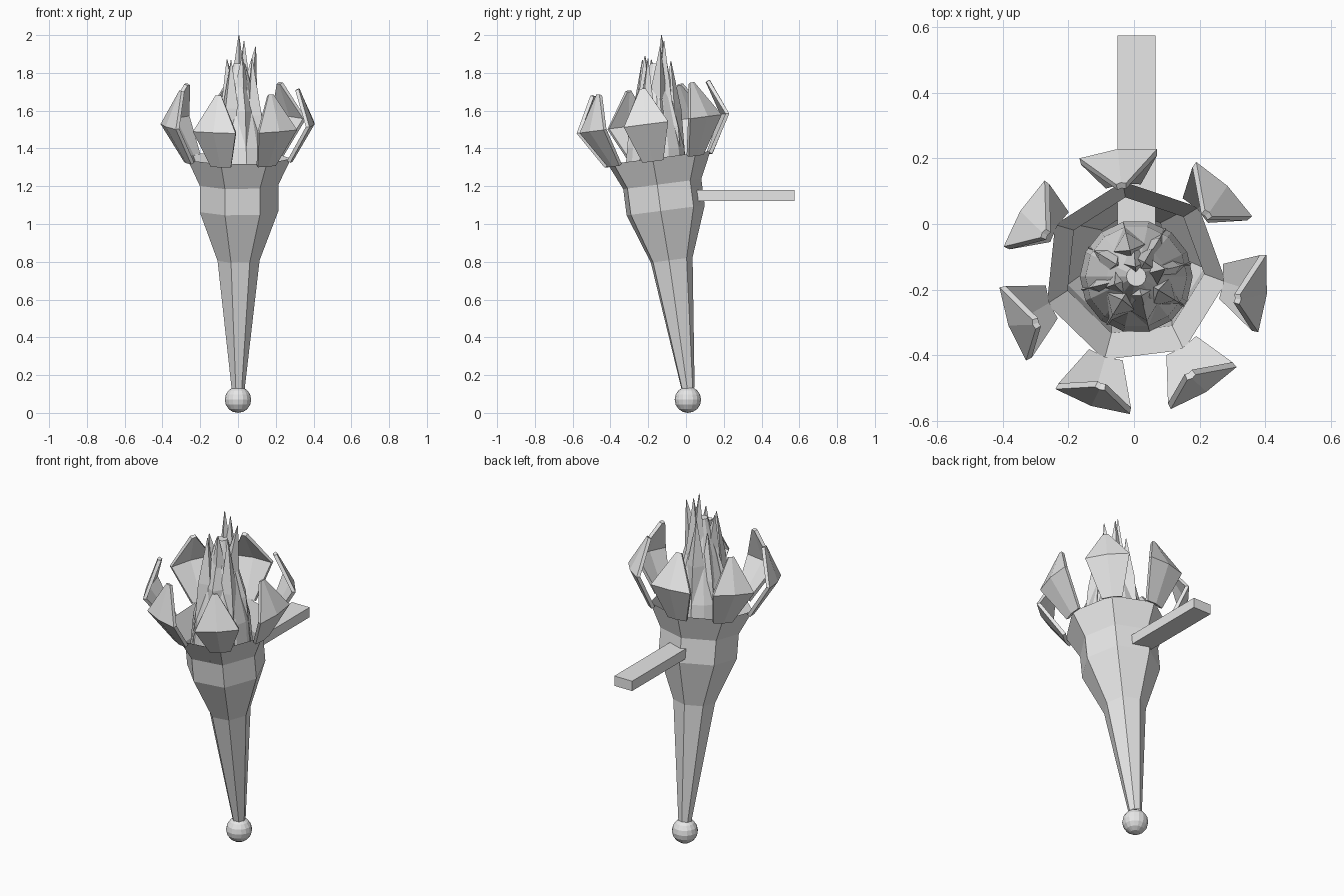
import bpy, bmesh, random
from math import radians, cos, sin, tau
from mathutils import Matrix, Vector

random.seed(4)
if "Cube" in bpy.data.objects:
    bpy.data.objects.remove(bpy.data.objects["Cube"])

grey = bpy.data.materials.new("plain grey")
grey.use_nodes = True
grey.diffuse_color = (0.8, 0.8, 0.8, 1)
grey.node_tree.nodes["Principled BSDF"].inputs["Base Color"].default_value = (0.8, 0.8, 0.8, 1)

SIDES = 7
START = radians(97)
# Frame of the leaning torch, origin at the foot of the handle
LEAN = Matrix.Translation((0, 0.01, 0.13)) @ Matrix.Rotation(radians(7.4), 4, 'X')


def finish(name, bm, matrix=None):
    bmesh.ops.recalc_face_normals(bm, faces=bm.faces[:])
    mesh = bpy.data.meshes.new(name)
    bm.to_mesh(mesh)
    bm.free()
    mesh.materials.append(grey)
    obj = bpy.data.objects.new(name, mesh)
    if matrix:
        obj.matrix_world = matrix
    bpy.context.collection.objects.link(obj)
    return obj


def circle(n, r, z, turn=0.0, centre=(0, 0)):
    return [Vector((centre[0] + r * cos(turn + tau * i / n),
                    centre[1] + r * sin(turn + tau * i / n), z)) for i in range(n)]


def loft(bm, rings, closed=True, caps=False):
    """Bridge rings of equal point count with quads."""
    rows = [[bm.verts.new(p) for p in ring] for ring in rings]
    n = len(rows[0])
    for a, b in zip(rows, rows[1:]):
        for i in range(n if closed else n - 1):
            j = (i + 1) % n
            bm.faces.new((a[i], a[j], b[j], b[i]))
    if caps:
        bm.faces.new(rows[0][::-1])
        bm.faces.new(rows[-1])


# Handle and open bowl
bm = bmesh.new()
profile = [(0.036, 0), (0.115, 0.685), (0.215, 0.95), (0.215, 1.09), (0.282, 1.23)]
loft(bm, [circle(SIDES, r, s, START) for r, s in profile])
finish("handle_and_bowl", bm, LEAN)

# Ball at the foot
bm = bmesh.new()
bmesh.ops.create_uvsphere(bm, u_segments=16, v_segments=8, radius=0.07)
finish("foot_ball", bm, Matrix.Translation((0, 0.01, 0.07)))

# Wall bracket
bm = bmesh.new()
bmesh.ops.create_cube(bm, size=1)
finish("wall_bracket", bm,
       Matrix.Translation((0.007, 0.285, 1.15)) @ Matrix.Diagonal((0.116, 0.58, 0.058, 1)))

# Bent petals on the corners of the rim: half width, radius, height, bulge
petal_rows = [(0.055, 0.275, 1.22, 0.008), (0.118, 0.383, 1.415, 0.014), (0.014, 0.315, 1.6, 0.004)]
for k in range(SIDES):
    bm = bmesh.new()
    loft(bm, [[Vector((r, -w, s)), Vector((r + b, 0, s)), Vector((r, w, s))]
              for w, r, s, b in petal_rows], closed=False)
    petal = finish(f"petal_{k + 1}", bm, LEAN @ Matrix.Rotation(START + tau * k / SIDES, 4, 'Z'))
    solid = petal.modifiers.new("thickness", 'SOLIDIFY')
    solid.thickness = 0.02
    solid.offset = 0

# Flame core
FIRE = (0.007, -0.16)
bm = bmesh.new()
loft(bm, [circle(14, r, z, 0, FIRE) for r, z in ((0.172, 1.2), (0.155, 1.4), (0.09, 1.65), (0.03, 1.85))],
     caps=True)
finish("flame_core", bm)


def spike(bm, angle, r, width, shoulder, tip_r, tip_z):
    """Four-sided flame tongue that leans in from radius r to its tip."""
    rings = []
    for z, rad, w in ((1.2, r, width), (shoulder, r * 0.78, width * 0.85), (tip_z, tip_r, 0.002)):
        centre = Vector((FIRE[0] + rad * cos(angle), FIRE[1] + rad * sin(angle)))
        rings.append(circle(4, w, z, angle, centre))
    loft(bm, rings, caps=True)


# Flame tongues: outer ring, then a tall inner cluster
bm = bmesh.new()
for k in range(8):
    spike(bm, tau * (k + 0.3) / 8, 0.115, 0.058, random.uniform(1.5, 1.62),
          random.uniform(0.05, 0.09), random.uniform(1.74, 1.9))
finish("outer_flames", bm)

bm = bmesh.new()
for angle, tip_r, tip_z in ((15, 0.09, 1.94), (60, 0.05, 1.97), (95, 0.03, 2.0), (200, 0.07, 1.87), (285, 0.06, 1.89)):
    spike(bm, radians(angle), 0.06, 0.06, 1.66, tip_r, tip_z)
finish("inner_flames", bm)
